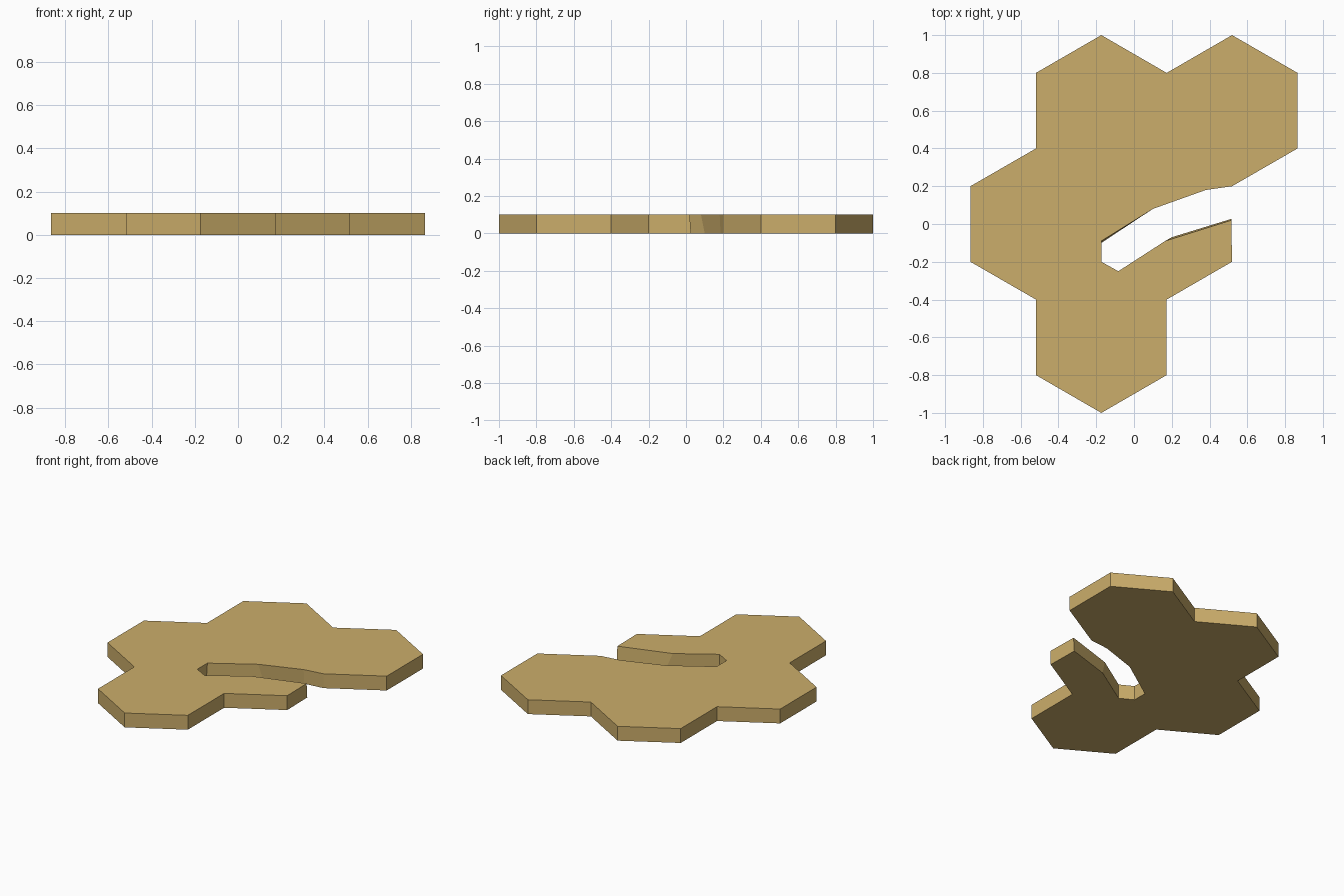
import bpy, bmesh

if "Cube" in bpy.data.objects:
    bpy.data.objects.remove(bpy.data.objects["Cube"])

mat = bpy.data.materials.new("sand tan")
mat.diffuse_color = (0.60, 0.42, 0.145, 1)
mat.use_nodes = True
mat.node_tree.nodes["Principled BSDF"].inputs["Base Color"].default_value = mat.diffuse_color

A, R, H = 0.173, 0.866, 0.10   # half hexagon apothem, half width, thickness

# Slot walls, top and bottom rims differ slightly so the walls lean
slot_top = [(0.38, 0.18), (0.10, 0.08), (-A, -0.09), (-A, -0.20),
            (-0.083, -0.25), (0.165, -0.09), (0.515, 0.02)]
slot_bottom = [(0.38, 0.185), (0.12, 0.10), (-A, -0.10), (-A, -0.20),
               (-0.083, -0.25), (0.20, -0.07), (0.515, 0.027)]


def outline(slot):
    # Right side of the hexagon cluster, the slot, then round the left side
    return ([(-A, 1), (A, 0.8), (3 * A, 1), (R, 0.8), (R, 0.4), (3 * A, 0.2)]
            + slot +
            [(3 * A, -0.2), (A, -0.4), (A, -0.8), (-A, -1), (-3 * A, -0.8),
             (-3 * A, -0.4), (-R, -0.2), (-R, 0.2), (-3 * A, 0.4), (-3 * A, 0.8)])


# Flat tile made of five merged hexagons
bm = bmesh.new()
top = [bm.verts.new((x, y, H)) for x, y in outline(slot_top)]
bottom = [bm.verts.new((x, y, 0)) for x, y in outline(slot_bottom)]
bm.faces.new(top)
bm.faces.new(bottom)
for i in range(len(top)):
    j = (i + 1) % len(top)
    bm.faces.new((top[i], top[j], bottom[j], bottom[i]))
bmesh.ops.recalc_face_normals(bm, faces=bm.faces)
mesh = bpy.data.meshes.new("hexagon_tile")
bm.to_mesh(mesh)
bm.free()
mesh.materials.append(mat)
bpy.context.collection.objects.link(bpy.data.objects.new("hexagon_tile", mesh))
